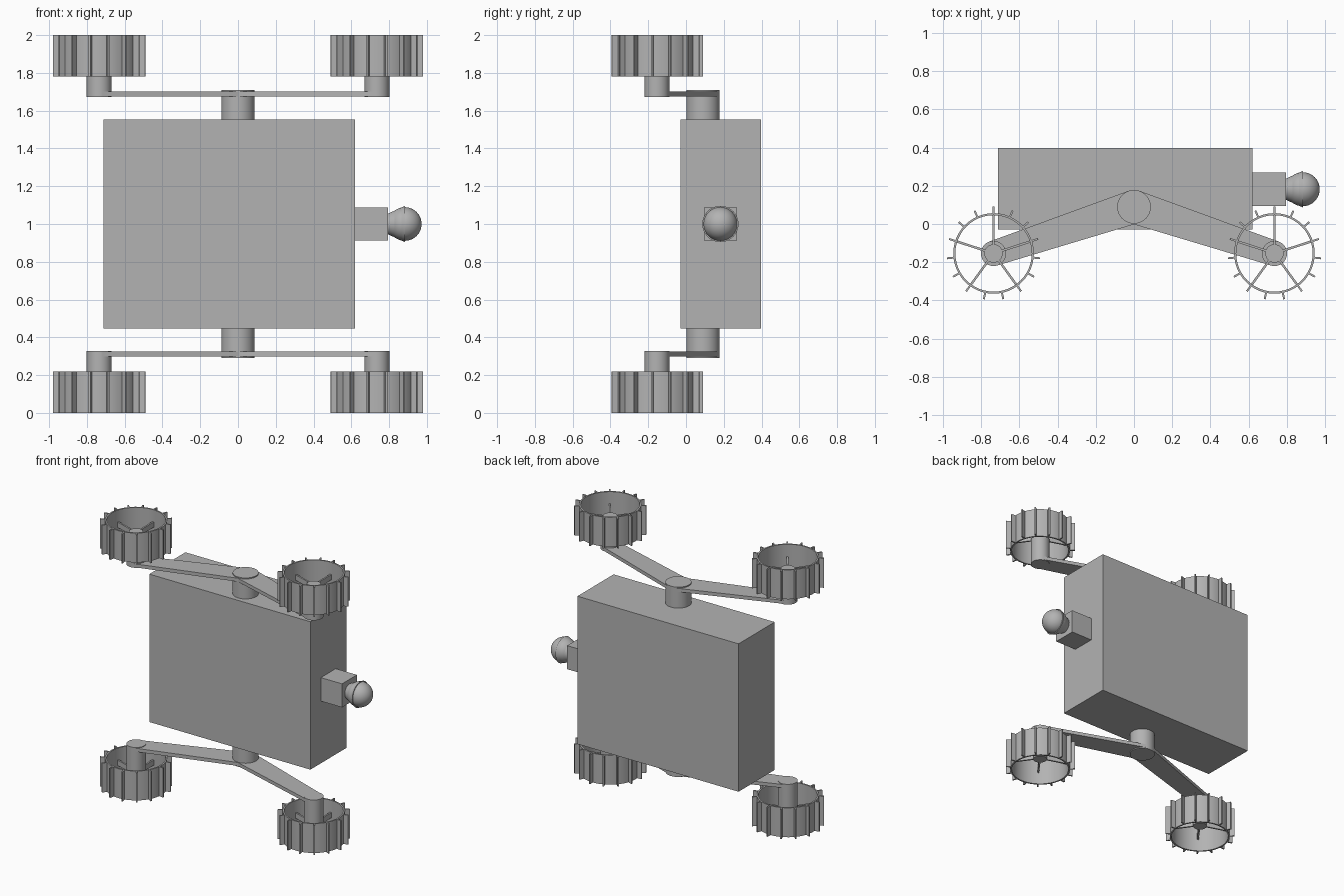
import bpy
import bmesh
from math import pi, sin, cos, radians, atan2, acos, hypot
from mathutils import Matrix, Vector

cube = bpy.data.objects.get("Cube")
if cube:
    bpy.data.objects.remove(cube, do_unlink=True)

grey = bpy.data.materials.new("plain_grey")
grey.use_nodes = True
COLOUR = (0.45, 0.45, 0.45, 1)
grey.diffuse_color = COLOUR
grey.node_tree.nodes["Principled BSDF"].inputs["Base Color"].default_value = COLOUR

MID_Z = 1.0
PIVOT = Vector((0, 0.09))
PIVOT_R = 0.088
HUB_R = 0.066
HUB_X, HUB_Y = 0.735, -0.154
HEAD_Y = 0.182
WHEEL_IN, WHEEL_OUT = 0.78, 1.0   # distances from the middle plane


def finish(name, bm):
    bmesh.ops.recalc_face_normals(bm, faces=bm.faces)
    mesh = bpy.data.meshes.new(name)
    bm.to_mesh(mesh)
    bm.free()
    mesh.materials.append(grey)
    obj = bpy.data.objects.new(name, mesh)
    bpy.context.collection.objects.link(obj)
    bpy.ops.object.select_all(action="DESELECT")
    obj.select_set(True)
    bpy.context.view_layer.objects.active = obj
    bpy.ops.object.shade_smooth_by_angle(angle=radians(30))
    return obj


def add_box(bm, low, high, turn=Matrix()):
    low, high = Vector(low), Vector(high)
    place = turn @ Matrix.Translation((low + high) / 2) @ Matrix.Diagonal((*(high - low), 1))
    bmesh.ops.create_cube(bm, size=1, matrix=place)


def add_cylinder(bm, x, y, z0, z1, r, sides=40):
    bmesh.ops.create_cone(bm, cap_ends=True, segments=sides, radius1=r, radius2=r,
                          depth=abs(z1 - z0), matrix=Matrix.Translation((x, y, (z0 + z1) / 2)))


def add_prism(bm, points, z0, z1):
    face = bm.faces.new([bm.verts.new((p[0], p[1], z0)) for p in points])
    top = bmesh.ops.extrude_face_region(bm, geom=[face])["geom"]
    bmesh.ops.translate(bm, vec=(0, 0, z1 - z0),
                        verts=[v for v in top if isinstance(v, bmesh.types.BMVert)])


def add_ring(bm, x, y, z0, z1, inner, outer, sides=48):
    loops = []
    for r, z in ((inner, z0), (outer, z0), (outer, z1), (inner, z1)):
        loops.append([bm.verts.new((x + r * cos(2 * pi * i / sides),
                                    y + r * sin(2 * pi * i / sides), z)) for i in range(sides)])
    for k in range(4):
        a, b = loops[k], loops[(k + 1) % 4]
        for i in range(sides):
            j = (i + 1) % sides
            bm.faces.new((a[i], a[j], b[j], b[i]))


def wheel(name, x, s):
    def z(d):
        return MID_Z + s * d
    bm = bmesh.new()
    add_ring(bm, x, HUB_Y, z(WHEEL_IN), z(WHEEL_OUT), 0.2, 0.211)
    centre = Matrix.Translation((x, HUB_Y, 0))
    # treads around the rim
    for i in range(15):
        turn = centre @ Matrix.Rotation(pi / 2 + i * 2 * pi / 15, 4, "Z")
        add_box(bm, (0.205, -0.005, min(z(WHEEL_IN), z(WHEEL_OUT))),
                (0.245, 0.005, max(z(WHEEL_IN), z(WHEEL_OUT))), turn)
    # spokes and centre boss
    for i in range(5):
        turn = centre @ Matrix.Rotation(pi / 2 + i * 2 * pi / 5, 4, "Z")
        low, high = sorted((z(0.87), z(0.91)))
        add_box(bm, (0.03, -0.006, low), (0.204, 0.006, high), turn)
    add_cylinder(bm, x, HUB_Y, z(0.86), z(0.915), 0.048, 24)
    finish(name, bm)


def arm(name, side, s):
    # straight tapered bar tangent to the pivot and the hub
    hub = Vector((side * HUB_X, HUB_Y))
    d = hub - PIVOT
    heading = atan2(d.y, d.x)
    spread = acos((PIVOT_R - HUB_R) / hypot(d.x, d.y))
    points = []
    for c, r, signs in ((PIVOT, PIVOT_R, (1, -1)), (hub, HUB_R, (-1, 1))):
        for g in signs:
            a = heading + g * spread
            points.append(c + Vector((cos(a), sin(a))) * r)
    bm = bmesh.new()
    add_prism(bm, points, MID_Z + s * 0.676, MID_Z + s * 0.702)
    finish(name, bm)


# main body
bm = bmesh.new()
add_box(bm, (-0.713, -0.03, 0.447), (0.62, 0.397, 1.553))
finish("body", bm)

# suspension and wheels on both sides
for s, level in ((1, "upper"), (-1, "lower")):
    bm = bmesh.new()
    add_cylinder(bm, PIVOT.x, PIVOT.y, MID_Z + s * 0.54, MID_Z + s * 0.71, PIVOT_R)
    finish(level + "_pivot", bm)
    for side, end in ((1, "front"), (-1, "rear")):
        label = level + "_" + end
        arm(label + "_arm", side, s)
        bm = bmesh.new()
        add_cylinder(bm, side * HUB_X, HUB_Y, MID_Z + s * 0.672, MID_Z + s * 0.87, HUB_R)
        finish(label + "_axle", bm)
        wheel(label + "_wheel", side * HUB_X, s)

# sensor mount, flared collar and round lens
bm = bmesh.new()
add_box(bm, (0.61, HEAD_Y - 0.088, 0.912), (0.795, HEAD_Y + 0.088, 1.088))
finish("sensor_mount", bm)

along_x = Matrix.Rotation(pi / 2, 4, "Y")
bm = bmesh.new()
bmesh.ops.create_cone(bm, cap_ends=True, segments=40, radius1=0.053, radius2=0.096, depth=0.095,
                      matrix=Matrix.Translation((0.8375, HEAD_Y, MID_Z)) @ along_x)
finish("sensor_collar", bm)

bm = bmesh.new()
bmesh.ops.create_uvsphere(bm, u_segments=40, v_segments=20, radius=0.089,
                          matrix=Matrix.Translation((0.883, HEAD_Y, MID_Z)) @ along_x)
finish("sensor_lens", bm)
